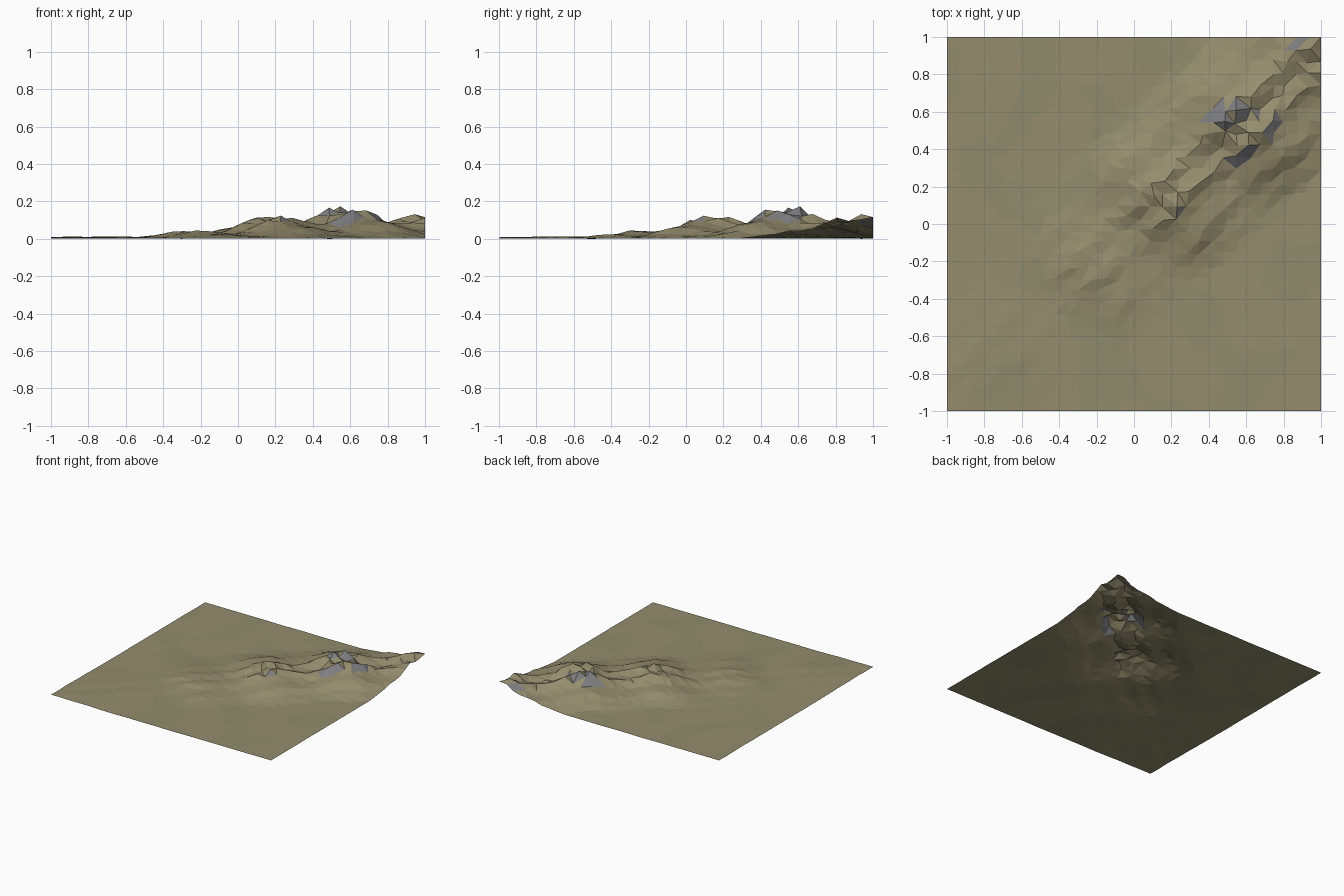
import bpy, bmesh, random
from mathutils import Vector, noise

if "Cube" in bpy.data.objects:
    bpy.data.objects.remove(bpy.data.objects["Cube"])

random.seed(4)
SEGMENTS = 31

# Height along the diagonal of the range (four swelling peaks)
ALONG = [(-1.5, .006), (-.9, .01), (-.62, .004), (-.33, .042), (-.08, .026),
         (.22, .125), (.5, .075), (.79, .168), (1.08, .08), (1.35, .12), (1.5, .115)]
# Cross-section of the range: two main crests with lower shoulders
ACROSS = [(-.46, 0), (-.33, .2), (-.25, .46), (-.17, .5), (-.065, 1), (.015, .7),
          (.095, 1), (.18, .58), (.27, .5), (.36, .18), (.46, 0)]


def sample(points, t):
    """Smooth interpolation through a short profile."""
    if t <= points[0][0]:
        return points[0][1]
    for (a, p), (b, q) in zip(points, points[1:]):
        if t <= b:
            f = (t - a) / (b - a)
            f = f * f * (3 - 2 * f)
            return p + (q - p) * f
    return points[-1][1]


def height(x, y):
    u, v = (x + y) / 2 ** .5, (x - y) / 2 ** .5
    v -= .04 * (u - .22)
    v += .035 * noise.noise(Vector((x * 4, y * 4, 2)))
    range_height = sample(ALONG, u) * sample(ACROSS, v)
    rough = noise.noise(Vector((x * 7, y * 7, 5)))
    ground = .0025 * noise.noise(Vector((x * 5, y * 5, 9)))
    return range_height * (1 + .18 * rough) + ground


def material(name, colour):
    m = bpy.data.materials.new(name)
    m.diffuse_color = (*colour, 1)
    m.use_nodes = True
    m.node_tree.nodes["Principled BSDF"].inputs["Base Color"].default_value = m.diffuse_color
    return m


# Terrain sheet: jittered grid, lifted and triangulated
bm = bmesh.new()
bmesh.ops.create_grid(bm, x_segments=SEGMENTS, y_segments=SEGMENTS, size=1)
for v in bm.verts:
    if abs(v.co.x) < .99 and abs(v.co.y) < .99:
        v.co.x += random.uniform(-.014, .014)
        v.co.y += random.uniform(-.014, .014)
    v.co.z = height(v.co.x, v.co.y)
low = min(v.co.z for v in bm.verts)
for v in bm.verts:
    v.co.z -= low
bmesh.ops.triangulate(bm, faces=bm.faces[:], quad_method='SHORT_EDGE')
bm.normal_update()

# Dry earth everywhere, greener lowland, grey rock on steep high faces
for f in bm.faces:
    f.smooth = False
    c = f.calc_center_median()
    if f.normal.z < .80 and c.z > .07:
        f.material_index = 2
    elif c.z < .012 and noise.noise(c * 3) > .1:
        f.material_index = 1

mesh = bpy.data.meshes.new("terrain")
bm.to_mesh(mesh)
bm.free()
for name, colour in (("earth", (.30, .265, .155)),
                     ("grass", (.275, .26, .15)),
                     ("rock", (.21, .21, .22))):
    mesh.materials.append(material(name, colour))
bpy.context.collection.objects.link(bpy.data.objects.new("terrain", mesh))
